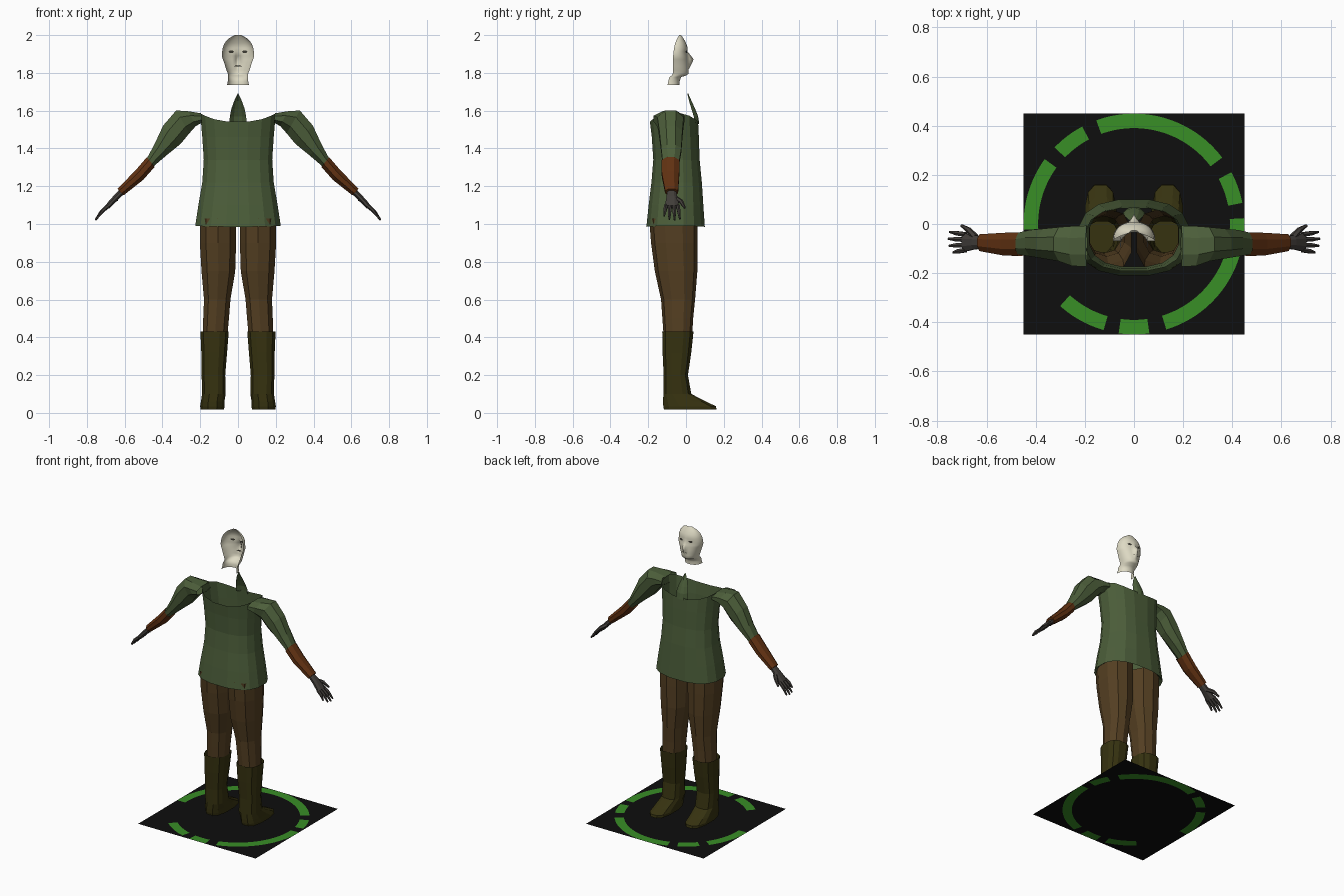
import bpy, bmesh, math
from mathutils import Vector

if "Cube" in bpy.data.objects:
    bpy.data.objects.remove(bpy.data.objects["Cube"])


def material(name, rgb):
    lin = [((c / 255 + 0.055) / 1.055) ** 2.4 if c > 10 else c / 255 / 12.92 for c in rgb]
    m = bpy.data.materials.new(name)
    m.diffuse_color = (*lin, 1)
    m.use_nodes = True
    m.node_tree.nodes["Principled BSDF"].inputs["Base Color"].default_value = m.diffuse_color
    return m


GREEN = material("tunic green", (76, 94, 58))
BROWN = material("trouser brown", (84, 63, 34))
OLIVE = material("boot olive", (54, 50, 16))
RUST = material("bracer rust", (98, 50, 18))
GREY = material("glove grey", (66, 62, 58))
SKIN = material("pale skin", (222, 218, 196))
DARK = material("dark features", (60, 58, 50))
BLACK = material("base black", (14, 14, 14))
RING = material("ring green", (56, 142, 38))


def loft(bm, rings, closed=True, cap_start=False, cap_end=False):
    """Bridge successive rows of points with quads."""
    vs = [[bm.verts.new(p) for p in r] for r in rings]
    n = len(vs[0])
    for a, b in zip(vs, vs[1:]):
        for i in range(n if closed else n - 1):
            j = (i + 1) % n
            bm.faces.new((a[i], a[j], b[j], b[i]))
    if cap_start:
        bm.faces.new(vs[0])
    if cap_end:
        bm.faces.new(vs[-1])


def finish(name, bm, mats, mirror=False, smooth=False):
    bmesh.ops.recalc_face_normals(bm, faces=bm.faces[:])
    me = bpy.data.meshes.new(name)
    bm.to_mesh(me)
    bm.free()
    for m in mats:
        me.materials.append(m)
    for p in me.polygons:
        p.use_smooth = smooth
    ob = bpy.data.objects.new(name, me)
    bpy.context.collection.objects.link(ob)
    if mirror:
        ob.modifiers.new("mirror", 'MIRROR').use_clip = False
    return ob


def spow(v, e):
    return math.copysign(abs(v) ** e, v)


def flat_ring(z, x, hx, y0, y1, n=12, e=0.85, lift=0.0):
    """Horizontal rounded ring; lift raises the two sides."""
    pts = []
    for i in range(n):
        t = 2 * math.pi * (i + 0.5) / n
        c, s = math.cos(t), math.sin(t)
        pts.append((x + hx * spow(c, e), (y0 + y1) / 2 + (y1 - y0) / 2 * spow(s, e), z + lift * c * c))
    return pts


def limb_ring(top, bottom, y, hy, n=8):
    """Ring across a limb, given its upper and lower outline points in x, z."""
    t, b = Vector((top[0], y, top[1])), Vector((bottom[0], y, bottom[1]))
    c, u = (t + b) / 2, (t - b) / 2
    return [c + u * math.sin(a) + Vector((0, hy * math.cos(a), 0))
            for a in (2 * math.pi * (i + 0.5) / n for i in range(n))]


def tube(bm, pts, radii, n=6):
    """Tapered finger-like tube through points."""
    rings = []
    d = (Vector(pts[-1]) - Vector(pts[0])).normalized()
    u = d.cross(Vector((0, 1, 0))).normalized()
    v = d.cross(u)
    for p, r in zip(pts, radii):
        rings.append([Vector(p) + r * (u * math.cos(a) + v * math.sin(a))
                      for a in (2 * math.pi * i / n for i in range(n))])
    loft(bm, rings, True, True, True)


# Base: one flat square with a broken ring cut into it
bm = bmesh.new()
ARCS = [(37, 110), (118, 136), (144, 183), (228, 254), (262, 278), (287, 363), (11, 28)]
rows = []
for k in range(4):
    row = []
    for a in range(360):
        c, s = math.cos(math.radians(a)), math.sin(math.radians(a))
        r = (0.05, 0.39, 0.449, 0.45 / max(abs(c), abs(s)))[k]
        row.append((r * c, r * s, 0))
    rows.append(row)
loft(bm, rows, cap_start=True)
for f in bm.faces:
    p = f.calc_center_median()
    a = math.degrees(math.atan2(p.y, p.x)) % 360
    if 0.391 < p.xy.length < 0.448 and any(s < a < e or s < a + 360 < e for s, e in ARCS):
        f.material_index = 1
finish("base_plate", bm, [BLACK, RING])

# Boots
bm = bmesh.new()
loft(bm, [flat_ring(z, x, hx, y0, y1, 12, 0.75) for z, x, hx, y0, y1 in (
    (0.018, 0.136, 0.064, -0.12, 0.165), (0.035, 0.136, 0.066, -0.124, 0.162),
    (0.06, 0.134, 0.064, -0.124, 0.11), (0.10, 0.128, 0.064, -0.122, 0.03),
    (0.20, 0.130, 0.064, -0.120, 0.012), (0.32, 0.126, 0.070, -0.126, 0.030),
    (0.43, 0.124, 0.077, -0.128, 0.042))], cap_start=True)
finish("boots", bm, [OLIVE], True)

# Trouser legs: open tubes
bm = bmesh.new()
loft(bm, [flat_ring(z, x, hx, y0, y1, 10, 0.85) for z, x, hx, y0, y1 in (
    (0.40, 0.122, 0.068, -0.118, 0.032), (0.50, 0.116, 0.071, -0.125, 0.038),
    (0.60, 0.110, 0.073, -0.132, 0.048), (0.75, 0.104, 0.093, -0.165, 0.060),
    (0.90, 0.106, 0.100, -0.185, 0.062), (1.03, 0.106, 0.101, -0.195, 0.062))])
finish("trouser_legs", bm, [BROWN], True)

# Tunic body: open at hem and neck
bm = bmesh.new()
loft(bm, [flat_ring(z, 0, hx, y0, y1, 16, 0.8, l) for z, hx, y0, y1, l in (
    (1.01, 0.205, -0.190, 0.082, 0), (0.985, 0.230, -0.212, 0.102, 0.005),
    (1.10, 0.213, -0.200, 0.094, 0), (1.22, 0.192, -0.185, 0.086, 0),
    (1.34, 0.184, -0.175, 0.074, 0), (1.46, 0.192, -0.183, 0.070, 0),
    (1.54, 0.203, -0.193, 0.066, 0.048))])
finish("tunic_body", bm, [GREEN])

# Pointed collar piece rising from the chest
bm = bmesh.new()
loft(bm, [[(-w, y - 0.02 * w / 0.045, z), (-w / 2, y, z), (0, y + 0.004, z), (w / 2, y, z),
           (w, y - 0.02 * w / 0.045, z)] for z, w, y in (
    (1.53, 0.046, 0.066), (1.57, 0.043, 0.060), (1.61, 0.035, 0.044),
    (1.65, 0.021, 0.026), (1.69, 0.002, 0.008))], closed=False)
finish("collar_flap", bm, [GREEN])

# Sleeves
bm = bmesh.new()
loft(bm, [limb_ring(*r) for r in (
    ((0.195, 1.588), (0.190, 1.535), -0.090, 0.090), ((0.265, 1.600), (0.222, 1.515), -0.090, 0.088),
    ((0.330, 1.606), (0.255, 1.475), -0.082, 0.075), ((0.400, 1.525), (0.300, 1.420), -0.080, 0.066),
    ((0.447, 1.420), (0.375, 1.362), -0.078, 0.058), ((0.488, 1.342), (0.452, 1.298), -0.080, 0.047))])
finish("sleeves", bm, [GREEN], True)

# Bracers
bm = bmesh.new()
loft(bm, [limb_ring(*r) for r in (
    ((0.484, 1.356), (0.440, 1.300), -0.082, 0.052), ((0.545, 1.285), (0.500, 1.232), -0.082, 0.050),
    ((0.640, 1.188), (0.605, 1.150), -0.076, 0.037))], cap_end=True)
finish("bracers", bm, [RUST], True)

# Gloved hands
bm = bmesh.new()
loft(bm, [limb_ring(*r) for r in (
    ((0.624, 1.185), (0.600, 1.160), -0.076, 0.026), ((0.662, 1.148), (0.640, 1.122), -0.074, 0.032),
    ((0.702, 1.100), (0.682, 1.080), -0.075, 0.041))], cap_start=True, cap_end=True)
for y, spread, reach in ((-0.043, 0.012, 0.92), (-0.064, 0.004, 1.0), (-0.085, -0.004, 0.95), (-0.106, -0.014, 0.72)):
    a = Vector((0.685, y, 1.098))
    b = a + reach * Vector((0.070, spread, -0.077))
    tube(bm, [a, (a + b) / 2 + Vector((0.004, 0, 0.003)), b], (0.011, 0.010, 0.005))
tube(bm, [(0.645, -0.055, 1.135), (0.672, -0.025, 1.118), (0.702, -0.006, 1.085)], (0.015, 0.012, 0.006))
finish("gloved_hands", bm, [GREY], True)

# Face mask: half shell open at the back, with neck front
FACE = [(1.735, 0.058, -0.098, -0.034), (1.755, 0.054, -0.094, -0.034), (1.778, 0.054, -0.088, -0.026),
        (1.786, 0.053, -0.075, 0.002), (1.797, 0.054, -0.070, 0.014), (1.815, 0.061, -0.070, 0.012),
        (1.836, 0.068, -0.070, 0.014), (1.856, 0.074, -0.070, 0.012), (1.872, 0.080, -0.069, 0.011),
        (1.890, 0.086, -0.068, 0.009), (1.912, 0.084, -0.066, 0.004), (1.932, 0.081, -0.063, 0.009),
        (1.958, 0.071, -0.057, 0.000), (1.982, 0.050, -0.047, -0.013), (2.0, 0.018, -0.036, -0.026)]


def face_point(row, t):
    z, hx, yb, yf = row
    x = hx * math.sin(t)
    nose = 0.030 * max(0, 1 - abs(z - 1.870) / 0.05) * math.exp(-(x / 0.011) ** 2)
    return Vector((x, yb + (yf - yb) * abs(math.cos(t)) ** 0.8 + nose, z))


bm = bmesh.new()
loft(bm, [[face_point(r, math.radians(-90 + 7.5 * i)) for i in range(25)] for r in FACE], closed=False)
finish("face_mask", bm, [SKIN], smooth=True)


# Eyes and mouth: thin ovals set through the shell so both sides show
def oval(bm, x, z, w, h, row):
    for dy in (-0.004, 0.004):
        pts = []
        for i in range(12):
            a = 2 * math.pi * i / 12
            px = x + w * math.cos(a)
            p = face_point(row, math.asin(px / row[1]))
            base = p.y if z > 1.9 else row[3]
            pts.append(bm.verts.new((px, base + dy, z + h * math.sin(a))))
        bm.faces.new(pts)


bm = bmesh.new()
for sx in (-1, 1):
    oval(bm, sx * 0.036, 1.912, 0.014, 0.007, FACE[10])
finish("eyes", bm, [DARK])
bm = bmesh.new()
oval(bm, 0, 1.836, 0.022, 0.003, FACE[6])
finish("mouth", bm, [DARK])
